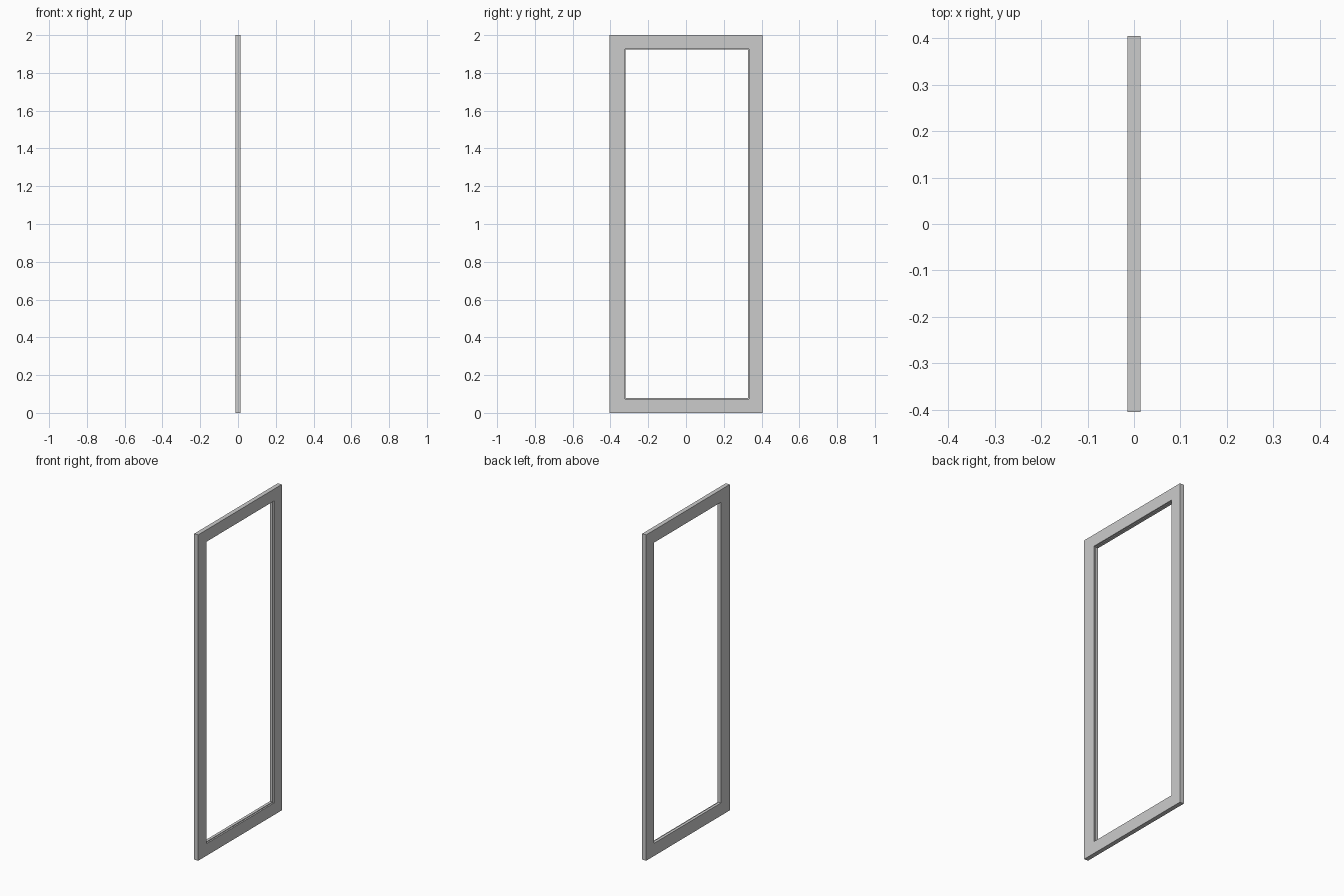
import bpy, bmesh

if "Cube" in bpy.data.objects:
    bpy.data.objects.remove(bpy.data.objects["Cube"])

# Outer rectangle and inner opening, as (y0, y1, z0, z1)
OUTER = (-0.405, 0.405, 0.0, 2.0)
INNER = (-0.32, 0.329, 0.078, 1.923)
T = 0.0135  # half thickness


def ring(bm, rect, x, grow=0.0):
    y0, y1, z0, z1 = rect
    y0, y1, z0, z1 = y0 - grow, y1 + grow, z0 - grow, z1 + grow
    return [bm.verts.new((x, y, z)) for y, z in
            ((y0, z0), (y1, z0), (y1, z1), (y0, z1))]


bm = bmesh.new()
# Closed cross-section: outer edges, then the opening with its shallow panel rebate
rings = [
    ring(bm, OUTER, -T),
    ring(bm, OUTER, T),
    ring(bm, INNER, T, 0.004),
    ring(bm, INNER, 0.004, 0.004),
    ring(bm, INNER, 0.004),
    ring(bm, INNER, -T),
]
for a, b in zip(rings, rings[1:] + rings[:1]):
    for i in range(4):
        j = (i + 1) % 4
        bm.faces.new((a[i], a[j], b[j], b[i]))
bmesh.ops.recalc_face_normals(bm, faces=bm.faces)

# Door frame
mesh = bpy.data.meshes.new("door_frame")
bm.to_mesh(mesh)
bm.free()
bpy.context.collection.objects.link(bpy.data.objects.new("door_frame", mesh))
